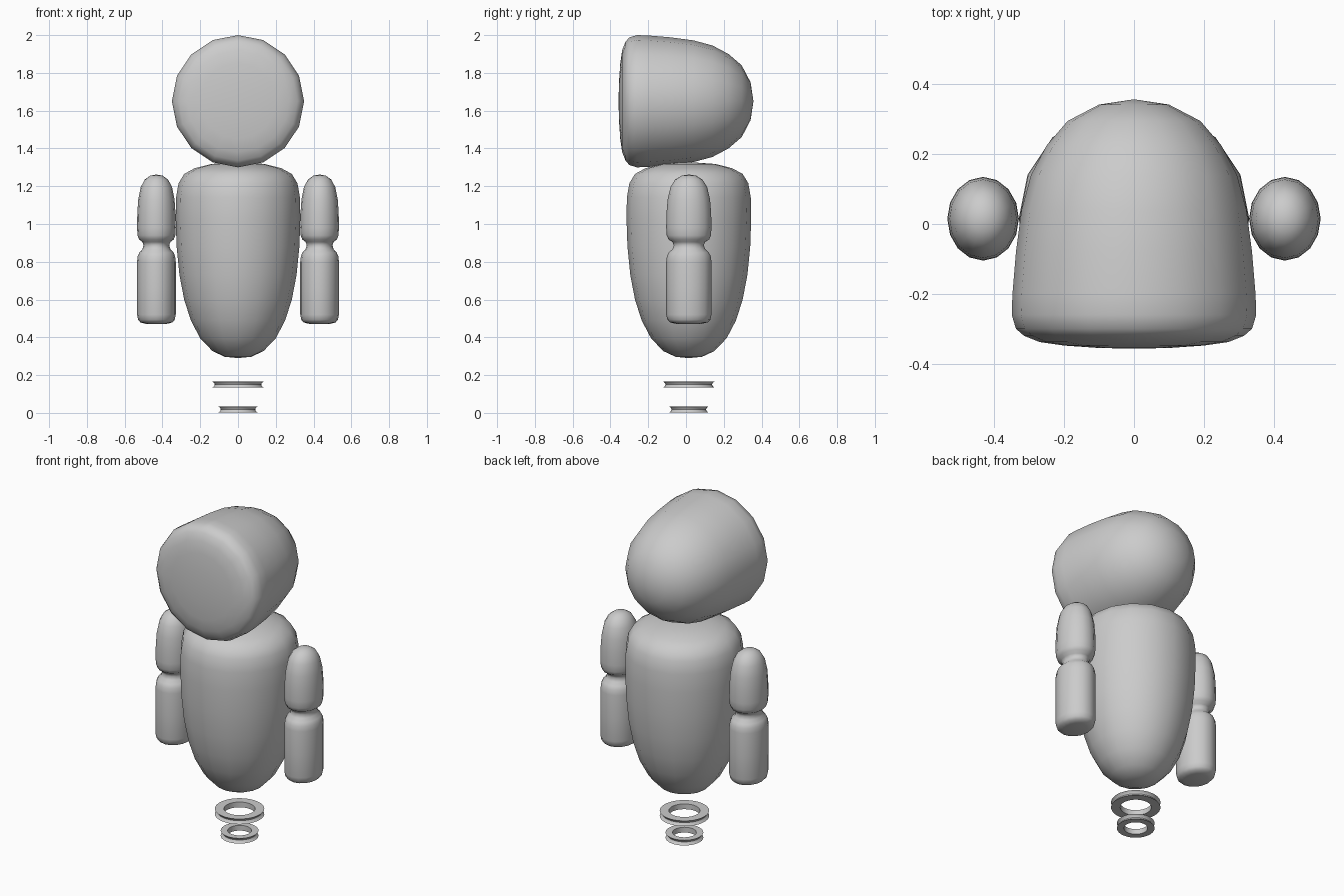
import bpy, bmesh
from math import cos, sin, pi, radians

if "Cube" in bpy.data.objects:
    bpy.data.objects.remove(bpy.data.objects["Cube"])


def lathe(name, profile, center, scale=(1, 1), axis='Z', sides=16, closed=False, angle=60):
    """Revolve (radius, height) points around the chosen axis."""
    bm = bmesh.new()
    cx, cy, cz = center
    rings = []
    for r, h in profile:
        count = sides if r > 0 else 1
        ring = []
        for i in range(count):
            a = 2 * pi * i / sides
            u, v = r * cos(a) * scale[0], r * sin(a) * scale[1]
            p = (cx + u, cy + v, cz + h) if axis == 'Z' else (cx + u, cy + h, cz + v)
            ring.append(bm.verts.new(p))
        rings.append(ring)
    pairs = list(zip(rings, rings[1:]))
    if closed:
        pairs.append((rings[-1], rings[0]))
    for a, b in pairs:
        for i in range(sides):
            j = (i + 1) % sides
            if len(a) == 1:
                bm.faces.new((a[0], b[i], b[j]))
            elif len(b) == 1:
                bm.faces.new((a[i], a[j], b[0]))
            else:
                bm.faces.new((a[i], a[j], b[j], b[i]))
    bmesh.ops.recalc_face_normals(bm, faces=bm.faces)
    mesh = bpy.data.meshes.new(name)
    bm.to_mesh(mesh)
    bm.free()
    obj = bpy.data.objects.new(name, mesh)
    bpy.context.collection.objects.link(obj)
    bpy.ops.object.select_all(action='DESELECT')
    obj.select_set(True)
    bpy.context.view_layer.objects.active = obj
    bpy.ops.object.shade_smooth_by_angle(angle=radians(angle))
    return obj


Y = 0.015  # shared centre line of body, arms and rings

# Head: flat rounded face at the front, domed back
lathe("head", [(0, -.357), (.10, -.355), (.20, -.348), (.27, -.338), (.315, -.32),
               (.338, -.30), (.35, -.26), (.348, -.20), (.338, -.08), (.322, .04),
               (.295, .14), (.25, .225), (.19, .295), (.10, .342), (0, .357)],
      (0, 0, 1.65), axis='Y')

# Body: egg shape with a rounded flat top
lathe("body", [(0, .29), (.07, .297), (.135, .327), (.20, .395), (.25, .49), (.285, .60),
               (.31, .73), (.325, .88), (.33, 1.03), (.328, 1.14), (.315, 1.215),
               (.285, 1.265), (.23, 1.295), (.14, 1.318), (0, 1.328)], (0, Y, 0))

# Arms: rounded upper arm, pinched elbow, cylindrical forearm
arm = [(0, .47), (.06, .472), (.085, .479), (.097, .493), (.1025, .52), (.1025, .66),
       (.1025, .80), (.099, .83), (.090, .85), (.074, .867), (.068, .888), (.074, .905),
       (.092, .918), (.100, .94), (.1025, .98), (.101, 1.06), (.096, 1.13),
       (.083, 1.195), (.062, 1.235), (.033, 1.256), (0, 1.262)]
for side, label in ((-1, "left"), (1, "right")):
    lathe("arm_" + label, arm, (side * .432, Y, 0), scale=(1, 1.17))

# Hover rings: flat rings with a grooved outer rim
for name, r, z in (("upper_ring", .136, .134), ("lower_ring", .104, .002)):
    k = .63 * r
    lathe(name, [(r, 0), (r - .010, .008), (r - .013, .016), (r - .010, .024), (r, .032),
                 (k, .032), (k, 0)], (0, Y, z), sides=32, closed=True, angle=40)
